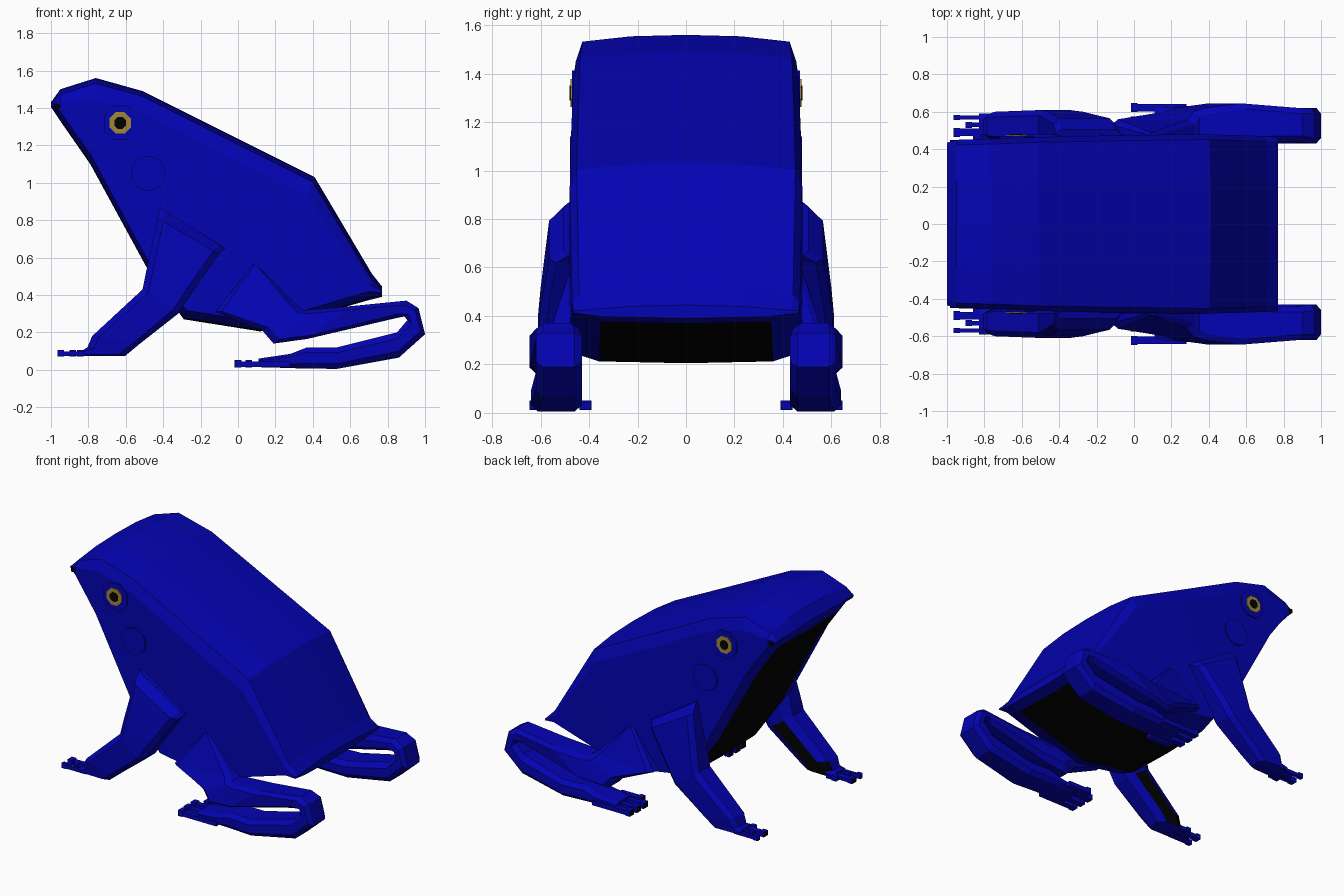
import bpy, bmesh, math
from mathutils import Vector

if "Cube" in bpy.data.objects:
    bpy.data.objects.remove(bpy.data.objects["Cube"])


def material(name, rgb):
    m = bpy.data.materials.new(name)
    m.diffuse_color = (*rgb, 1)
    m.use_nodes = True
    m.node_tree.nodes["Principled BSDF"].inputs["Base Color"].default_value = m.diffuse_color
    return m


BLUE = material("deep blue", (0.001, 0.001, 0.45))
BLACK = material("black", (0.0004, 0.0004, 0.0004))
GOLD = material("gold", (0.36, 0.24, 0.045))


def finish(name, bm, rule=None, mats=(BLUE, BLACK)):
    bmesh.ops.recalc_face_normals(bm, faces=bm.faces)
    if bm.calc_volume(signed=True) < 0:
        bmesh.ops.reverse_faces(bm, faces=bm.faces)
    me = bpy.data.meshes.new(name)
    bm.normal_update()
    if rule:
        for f in bm.faces:
            f.material_index = 1 if rule(f) else 0
    bm.to_mesh(me)
    bm.free()
    for m in mats:
        me.materials.append(m)
    ob = bpy.data.objects.new(name, me)
    bpy.context.collection.objects.link(ob)
    return ob


def loft(rings):
    """Skin a list of closed rings and cap both ends."""
    bm = bmesh.new()
    vs = [[bm.verts.new(p) for p in r] for r in rings]
    n = len(vs[0])
    for a, b in zip(vs, vs[1:]):
        for i in range(n):
            j = (i + 1) % n
            bm.faces.new((a[i], a[j], b[j], b[i]))
    bm.faces.new(vs[0])
    bm.faces.new(vs[-1])
    return bm


def box(name, x, y, z, rule=None, mats=(BLUE, BLACK)):
    ring = lambda xx: [(xx, y[0], z[0]), (xx, y[1], z[0]), (xx, y[1], z[1]), (xx, y[0], z[1])]
    return finish(name, loft([ring(x[0]), ring(x[1])]), rule, mats)


# Body: stations of top x, z, bottom x, z, half width
body = [(-1.0, 1.43, -1.0, 1.405, 0.435), (-0.95, 1.50, -0.95, 1.33, 0.45),
        (-0.76, 1.56, -0.79, 1.10, 0.455), (-0.51, 1.49, -0.49, 0.55, 0.465),
        (0.0, 1.235, -0.29, 0.27, 0.475), (0.41, 1.03, 0.12, 0.205, 0.48),
        (0.715, 0.515, 0.69, 0.37, 0.47), (0.77, 0.445, 0.77, 0.39, 0.465)]


def body_ring(tx, tz, bx, bz, w):
    top, bot = Vector((tx, tz)), Vector((bx, bz))
    length = (bot - top).length
    d = (bot - top).normalized()
    # Distances measured down from the back, then up from the belly
    upper = [(0, 0), (0.5, 0.006), (0.94, 0.028), (1, 0.11)]
    lower = [(1, 0.05), (0.75, 0.008), (0, 0)]
    half = [(f, min(o, 0.4 * length)) for f, o in upper]
    half += [(f, length - min(o, 0.4 * length)) for f, o in lower]
    pts = []
    for f, o in half:
        q = top + d * o
        pts.append(Vector((q.x, f * w, q.y)))
    return pts + [Vector((p.x, -p.y, p.z)) for p in pts[-2:0:-1]]


# Throat and belly are the inner underside faces
def underside(f):
    c = f.calc_center_median()
    inner = max(abs(v.co.y) for v in f.verts) < 0.37
    return inner and f.normal.z < -0.2 and -0.95 < c.x < 0.69


finish("body", loft([body_ring(*s) for s in body]), underside)
box("mouth", (-0.985, -0.925), (-0.45, 0.45), (1.395, 1.422), mats=(BLACK,))


def limb(name, stations, s, rule=None):
    """Loft chamfered sections: edge A x, z, edge B x, z, inner y, outer y."""
    rings = []
    for ax, az, bx, bz, yi, yo in stations:
        a, b = Vector((ax, az)), Vector((bx, bz))
        d = b - a
        k = d.normalized() * min(0.035, 0.25 * d.length)
        ki = d * 0.27
        cy = min(0.03, 0.3 * (yo - yi))
        sec = [(a, yi + cy), (a, yo - cy), (a + k, yo), (b - k, yo),
               (b, yo - cy), (b, yi + cy), (b - ki, yi), (a + ki, yi)]
        rings.append([(p.x, s * y, p.y) for p, y in sec])
    return finish(name, loft(rings), rule)


def disc(name, x, z, r, y0, y1, s, mat, n=8):
    ring = lambda y: [(x + r * math.cos(math.tau * (i + 0.5) / n), s * y,
                       z + r * math.sin(math.tau * (i + 0.5) / n)) for i in range(n)]
    return finish(name, loft([ring(y0), ring(y1)]), mats=(mat,))


arm = [(-0.42, 0.87, -0.07, 0.65, 0.43, 0.505), (-0.43, 0.81, -0.10, 0.62, 0.43, 0.565),
       (-0.49, 0.53, -0.24, 0.42, 0.43, 0.60), (-0.51, 0.43, -0.32, 0.30, 0.43, 0.61),
       (-0.78, 0.18, -0.53, 0.135, 0.44, 0.60), (-0.805, 0.12, -0.605, 0.073, 0.45, 0.59),
       (-0.83, 0.105, -0.82, 0.075, 0.45, 0.59)]
leg = [(0.08, 0.565, 0.11, 0.55, 0.44, 0.49), (-0.12, 0.31, 0.32, 0.34, 0.44, 0.56),
       (0.13, 0.21, 0.35, 0.32, 0.43, 0.60), (0.19, 0.14, 0.40, 0.322, 0.43, 0.62),
       (0.37, 0.165, 0.60, 0.34, 0.44, 0.645), (0.84, 0.275, 0.90, 0.37, 0.44, 0.62),
       (0.89, 0.285, 0.965, 0.33, 0.43, 0.62), (0.905, 0.265, 1.0, 0.19, 0.43, 0.62),
       (0.85, 0.20, 0.86, 0.065, 0.43, 0.62), (0.53, 0.12, 0.53, 0.005, 0.43, 0.64),
       (0.37, 0.12, 0.34, 0.007, 0.43, 0.63), (0.28, 0.085, 0.26, 0.01, 0.43, 0.63),
       (0.11, 0.06, 0.11, 0.014, 0.44, 0.62)]

tip = lambda f: f.normal.x < -0.9

for s, side in ((-1, "right"), (1, "left")):
    # Eye and eardrum
    disc(side + "_eyelid", -0.625, 1.32, 0.10, 0.44, 0.470, s, BLUE)
    disc(side + "_iris", -0.63, 1.32, 0.062, 0.46, 0.477, s, GOLD)
    disc(side + "_pupil", -0.63, 1.32, 0.034, 0.472, 0.480, s, BLACK)
    disc(side + "_eardrum", -0.48, 1.05, 0.092, 0.45, 0.478, s, BLUE, 20)

    # Front leg with a dark stripe inside the forearm
    def stripe(f, s=s):
        c = f.calc_center_median()
        return f.normal.y * s < -0.9 and c.z < 0.45 and c.x < -0.5

    limb(side + "_front_leg", arm, s, stripe)
    fingers = ((0.455, -0.86, 0.012), (0.49, -0.965, 0.02), (0.53, -0.90, 0.012), (0.57, -0.965, 0.01))
    for i, (y, x, h) in enumerate(fingers):
        ys = sorted((s * (y - h), s * (y + h)))
        box(f"{side}_finger_{i}", (x, -0.78), ys, (0.073, 0.098), tip if i == 1 else None)
        box(f"{side}_fingertip_{i}", (x, x + 0.035), (ys[0] - 0.004, ys[1] + 0.004),
            (0.071, 0.105), tip if i == 1 else None)

    # Hind leg, folded, and toes
    limb(side + "_hind_leg", leg, s)
    for i, (y, x, e) in enumerate(((0.415, 0.04, 0.22), (0.475, -0.02, 0.15),
                                   (0.55, -0.02, 0.15), (0.622, -0.015, 0.28))):
        ys = sorted((s * (y - 0.02), s * (y + 0.02)))
        box(f"{side}_toe_{i}", (x, e), ys, (0.014, 0.045), tip)
        box(f"{side}_toe_tip_{i}", (x, x + 0.035), (ys[0] - 0.004, ys[1] + 0.004), (0.012, 0.052), tip)
